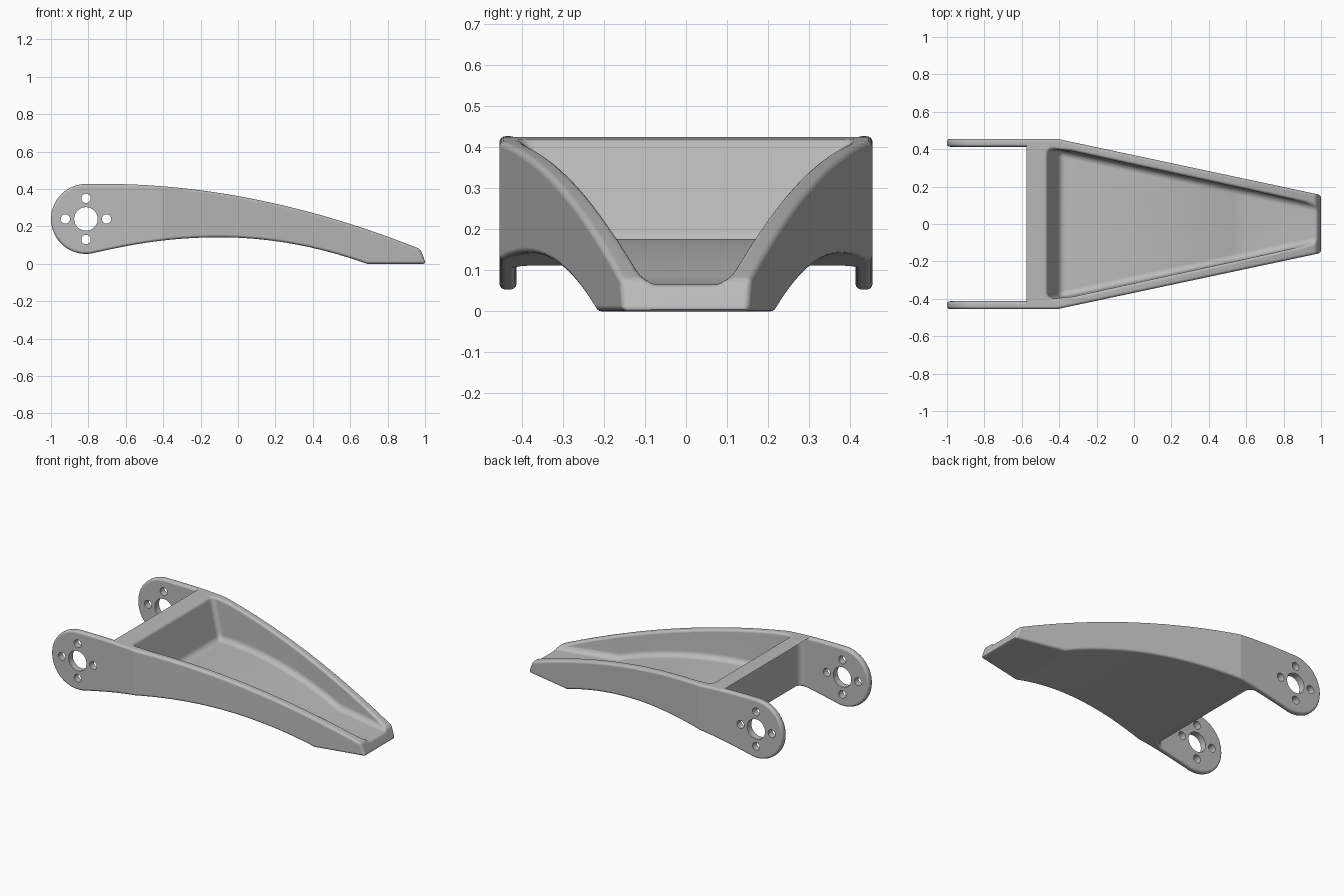
import bpy, bmesh
from math import sin, cos, radians, pi

old = bpy.data.objects.get("Cube")
if old:
    bpy.data.objects.remove(old, do_unlink=True)

grey = bpy.data.materials.new("plain grey")
grey.use_nodes = True
colour = (0.5, 0.5, 0.5, 1)
grey.diffuse_color = colour
grey.node_tree.nodes["Principled BSDF"].inputs["Base Color"].default_value = colour

PIVOT_X, PIVOT_Z, PIVOT_R = -0.813, 0.24, 0.187
BEND_X, HALF_W = -0.41, 0.455


def top(x):
    return 0.427 - 0.129 * max(0, x + 0.7) ** 1.926


def under(x):
    return 0.142 - (0.19 if x < -0.1 else 0.2275) * (x + 0.1) ** 2


def outer(x):
    return HALF_W - 0.2128 * max(0, x - BEND_X)


def steps(a, b, n):
    return [a + (b - a) * i / n for i in range(n + 1)]


def arc(cx, cy, r, a, b, n):
    return [(cx + r * cos(radians(t)), cy + r * sin(radians(t))) for t in steps(a, b, n)]


def finish(name, bm):
    bmesh.ops.recalc_face_normals(bm, faces=bm.faces)
    mesh = bpy.data.meshes.new(name)
    bm.to_mesh(mesh)
    bm.free()
    mesh.materials.append(grey)
    ob = bpy.data.objects.new(name, mesh)
    bpy.context.collection.objects.link(ob)
    return ob


def prism(name, rings):
    """Closed solid joining a row of matching cross-sections."""
    bm = bmesh.new()
    rows = [[bm.verts.new(p) for p in ring] for ring in rings]
    n = len(rows[0])
    for a, b in zip(rows, rows[1:]):
        for i in range(n):
            j = (i + 1) % n
            bm.faces.new((a[i], a[j], b[j], b[i]))
    bm.faces.new(rows[0])
    bm.faces.new(rows[-1][::-1])
    return finish(name, bm)


def bevel(ob, width, segments):
    m = ob.modifiers.new("rounding", 'BEVEL')
    m.width, m.segments = width, segments
    m.limit_method, m.angle_limit = 'ANGLE', radians(30)
    m.use_clamp_overlap = False


def combine(ob, cutter, operation):
    m = ob.modifiers.new(operation.lower(), 'BOOLEAN')
    m.operation, m.object, m.solver = operation, cutter, 'EXACT'
    cutter.hide_render = True
    cutter.hide_set(True)
    cutters.append(cutter)


cutters = []

# Side profile of the arm, swept across the width
profile = arc(PIVOT_X, PIVOT_Z, PIVOT_R, 90, 288, 28)
profile += [(x, under(x)) for x in steps(-0.68, 0.69, 22)]
profile += [(1.005, 0), (0.975, top(0.975))]
profile += [(x, top(x)) for x in steps(0.92, -0.7, 26)]
arm = prism("fork_arm", [[(x, y, z) for x, z in profile] for y in (-0.6, 0.6)])

# Plan outline: tapered nose, straight lugs and rounded slot between them
half = [(1.2, outer(1.2)), (BEND_X, HALF_W), (-1.1, HALF_W), (-1.1, 0.413)]
half += arc(-0.555, 0.373, 0.04, 90, 0, 6)
plan = half + [(x, -y) for x, y in reversed(half)]
combine(arm, prism("plan_cutter", [[(x, y, z) for x, y in plan] for z in (-0.2, 0.8)]),
        'INTERSECT')

# Tapered tray hollow, open at the nose
rings = []
for x in steps(-0.4, 0.6, 14) + [1.2]:
    w = outer(x) - 0.058
    floor = max(0.065, under(x) + 0.035)
    lip = -0.51 if x == -0.4 else x
    rings.append([(x, -w, floor), (x, w, floor), (lip, w + 0.018, 0.6), (lip, -w - 0.018, 0.6)])
hollow = prism("hollow_cutter", rings)
bevel(hollow, 0.035, 4)
combine(arm, hollow, 'DIFFERENCE')
bevel(arm, 0.015, 4)

# Pivot hole and four bolt holes through both lugs
holes = [(0, 0, 0.063)] + [(0.11 * cos(a), 0.11 * sin(a), 0.025)
                           for a in (0, pi / 2, pi, 3 * pi / 2)]
for dx, dz, r in holes:
    circle = arc(PIVOT_X + dx, PIVOT_Z + dz, r, 0, 360, 32)[:-1]
    combine(arm, prism("hole_cutter", [[(x, y, z) for x, z in circle] for y in (-0.7, 0.7)]),
            'DIFFERENCE')

# Bake the shape and drop the cutters
bpy.context.view_layer.update()
baked = bpy.data.meshes.new_from_object(arm.evaluated_get(bpy.context.evaluated_depsgraph_get()))
arm.modifiers.clear()
arm.data = baked
for c in cutters:
    bpy.data.objects.remove(c, do_unlink=True)
baked.materials.clear()
baked.materials.append(grey)
for p in baked.polygons:
    p.material_index = 0

# Smooth roundings, with a crisp crease where the sides start to taper
bpy.ops.object.select_all(action='DESELECT')
bpy.context.view_layer.objects.active = arm
arm.select_set(True)
bpy.ops.object.shade_smooth_by_angle(angle=radians(30))
for e in baked.edges:
    ends = [baked.vertices[i].co for i in e.vertices]
    if all(abs(v.x - BEND_X) < 0.006 and abs(v.y) > 0.45 for v in ends):
        e.use_edge_sharp = True
weighted = arm.modifiers.new("even_shading", 'WEIGHTED_NORMAL')
weighted.keep_sharp = True
